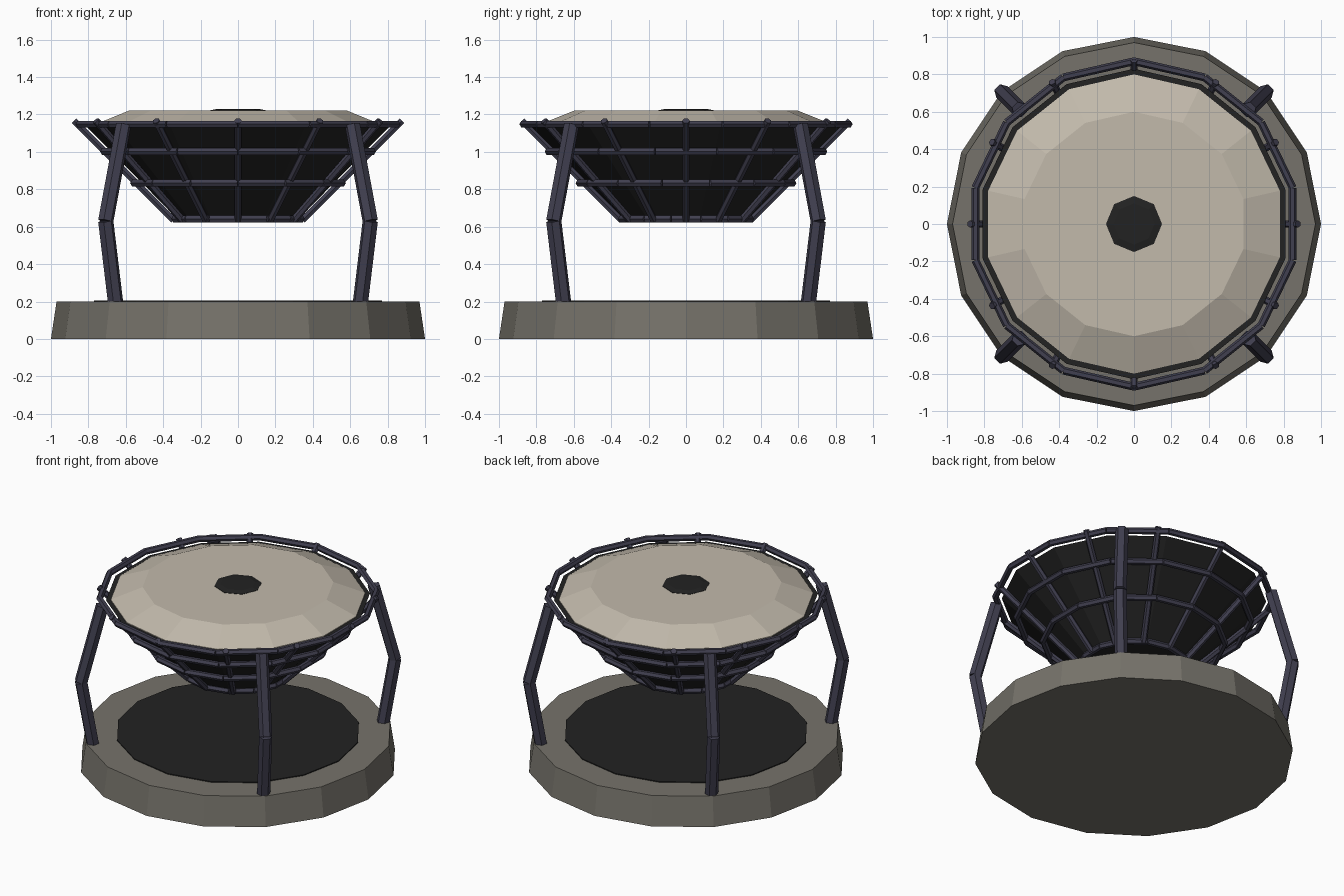
import bpy, bmesh, math
from mathutils import Vector

if "Cube" in bpy.data.objects:
    bpy.data.objects.remove(bpy.data.objects["Cube"])


def material(name, rgb):
    m = bpy.data.materials.new(name)
    m.diffuse_color = (*rgb, 1)
    m.use_nodes = True
    m.node_tree.nodes["Principled BSDF"].inputs["Base Color"].default_value = m.diffuse_color
    return m


STONE = material("grey stone", (0.18, 0.17, 0.145))
BLACK = material("black", (0.016, 0.016, 0.016))
METAL = material("dark blue metal", (0.052, 0.050, 0.080))
CREAM = material("cream", (0.54, 0.49, 0.41))


def finish(name, bm, mat):
    bmesh.ops.recalc_face_normals(bm, faces=bm.faces)
    me = bpy.data.meshes.new(name)
    bm.to_mesh(me)
    bm.free()
    me.materials.append(mat)
    ob = bpy.data.objects.new(name, me)
    bpy.context.collection.objects.link(ob)
    return ob


def polar(r, turn, z):
    """Point at a fraction of a full turn, starting from +y."""
    a = turn * math.tau
    return Vector((r * math.sin(a), r * math.cos(a), z))


def lathe(name, profile, sides, mat):
    """Closed faceted solid from (radius, height) pairs."""
    bm = bmesh.new()
    rings = [[bm.verts.new(polar(r, i / sides, z)) for i in range(sides)]
             for r, z in profile]
    for a, b in zip(rings, rings[1:]):
        for i in range(sides):
            j = (i + 1) % sides
            bm.faces.new((a[i], a[j], b[j], b[i]))
    bm.faces.new(rings[0])
    bm.faces.new(rings[-1])
    return finish(name, bm, mat)


def add_beam(bm, p, q, radius, sides=6):
    """Straight capped bar between two points."""
    d = (q - p).normalized()
    up = Vector((0, 0, 1))
    u = d.cross(up).normalized()
    v = u.cross(d)
    ends = []
    for c in (p, q):
        ends.append([bm.verts.new(c + radius * (math.cos(k * math.tau / sides) * u
                                                + math.sin(k * math.tau / sides) * v))
                     for k in range(sides)])
    for k in range(sides):
        j = (k + 1) % sides
        bm.faces.new((ends[0][k], ends[0][j], ends[1][j], ends[1][k]))
    bm.faces.new(ends[0])
    bm.faces.new(ends[1])


# Round base with its dark inlay
lathe("base", [(1.0, 0), (0.97, 0.2)], 16, STONE)
lathe("base_inlay", [(0.77, 0.195), (0.77, 0.206)], 16, BLACK)

# Tapered bowl, its filling and the small centre cap
lathe("bowl", [(0.33, 0.64), (0.83, 1.135)], 14, BLACK)
lathe("bowl_filling", [(0.8, 1.125), (0.8, 1.14), (0.6, 1.22)], 14, CREAM)
lathe("centre_cap", [(0.15, 1.215), (0.15, 1.222), (0.11, 1.23)], 8, BLACK)

# Horizontal cage rings made of straight bars
for label, r, z in (("bottom", 0.345, 0.642), ("lower", 0.57, 0.833),
                    ("upper", 0.735, 1.002), ("rim", 0.87, 1.148)):
    bm = bmesh.new()
    for i in range(14):
        add_beam(bm, polar(r, i / 14, z), polar(r, (i + 1) / 14, z), 0.021)
    finish(label + "_cage_ring", bm, METAL)

# Slanted cage ribs
bm = bmesh.new()
for i in range(12):
    add_beam(bm, polar(0.345, i / 12, 0.635), polar(0.877, i / 12, 1.167), 0.02)
finish("cage_ribs", bm, METAL)

# Four bent legs
bm = bmesh.new()
for i in range(4):
    t = (i + 0.5) / 4
    foot, knee, top = polar(0.925, t, 0.19), polar(1.0, t, 0.63), polar(0.865, t, 1.145)
    add_beam(bm, foot, knee, 0.042)
    add_beam(bm, knee, top, 0.042)
finish("legs", bm, METAL)
